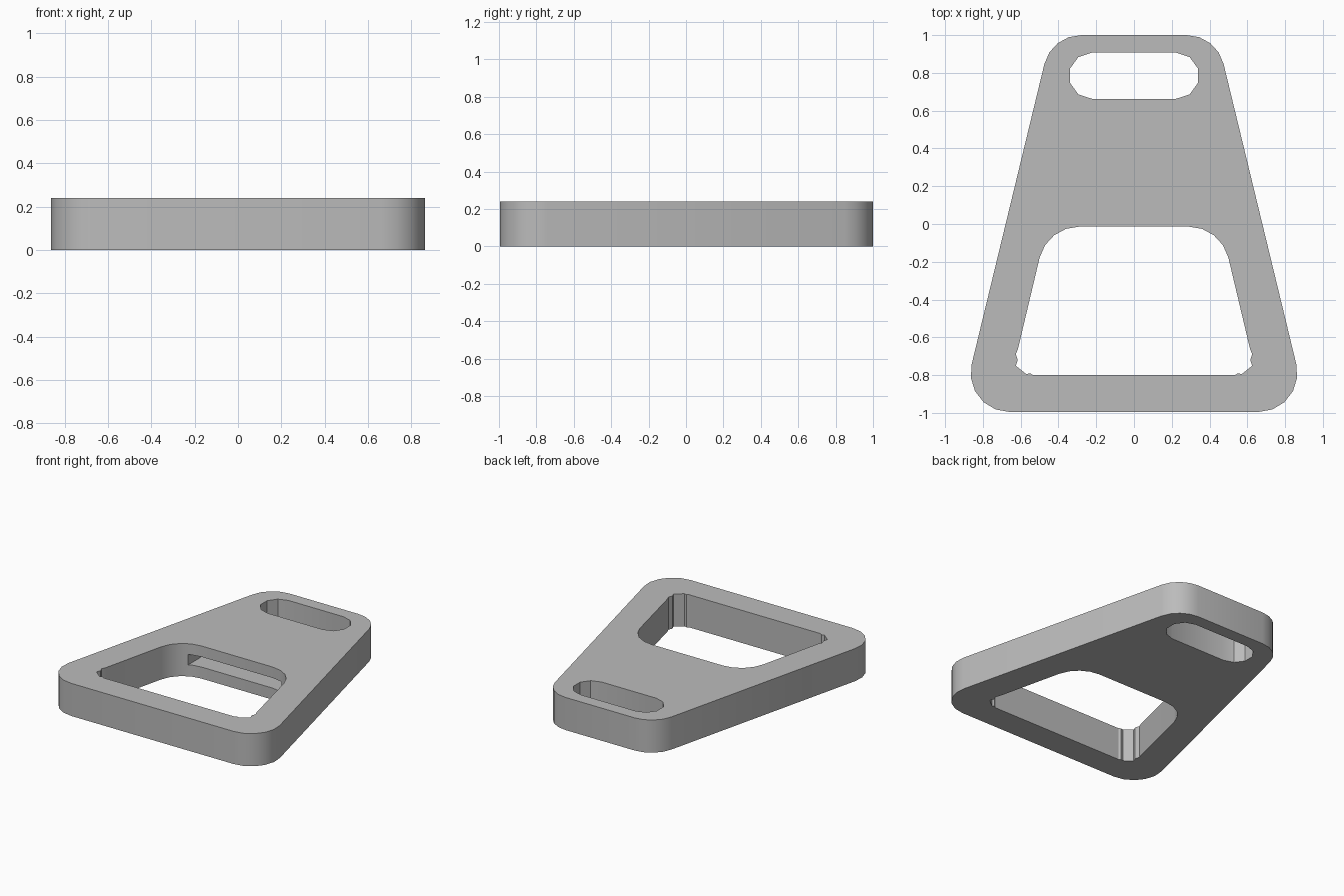
import bpy, bmesh, math

HEIGHT = 0.24

cube = bpy.data.objects.get("Cube")
if cube:
    bpy.data.objects.remove(cube, do_unlink=True)

grey = bpy.data.materials.new("mid_grey")
grey.use_nodes = True
colour = (0.5, 0.5, 0.5, 1)
grey.diffuse_color = colour
grey.node_tree.nodes["Principled BSDF"].inputs["Base Color"].default_value = colour


def prism(name, half, z0, z1):
    """Extrude a left-hand half outline, mirrored across x = 0."""
    outline = half + [(-x, y) for x, y in reversed(half)]
    bm = bmesh.new()
    face = bm.faces.new([bm.verts.new((x, y, z0)) for x, y in outline])
    grown = bmesh.ops.extrude_face_region(bm, geom=[face])["geom"]
    verts = [v for v in grown if isinstance(v, bmesh.types.BMVert)]
    bmesh.ops.translate(bm, verts=verts, vec=(0, 0, z1 - z0))
    bmesh.ops.recalc_face_normals(bm, faces=bm.faces)
    mesh = bpy.data.meshes.new(name)
    bm.to_mesh(mesh)
    bm.free()
    mesh.materials.append(grey)
    obj = bpy.data.objects.new(name, mesh)
    bpy.context.collection.objects.link(obj)
    return obj


def arc(cx, cy, r, start, end, steps):
    angles = [math.radians(start + (end - start) * i / steps) for i in range(steps + 1)]
    return [(cx + r * math.cos(a), cy + r * math.sin(a)) for a in angles]


# Tapered plate with rounded corners
body = prism("opener_body",
             arc(-0.28, 0.8, 0.2, 90, 166, 4) + arc(-0.66, -0.79, 0.205, 166, 270, 5),
             0, HEIGHT)

# Large opening, with small relief notches in its lower corners
opening = prism("opening_cutter",
                arc(-0.29, -0.23, 0.216, 90, 166, 4)
                + [(-0.614, -0.66), (-0.626, -0.69), (-0.615, -0.72), (-0.626, -0.75),
                   (-0.57, -0.795), (-0.55, -0.79), (-0.535, -0.8)],
                -0.1, HEIGHT + 0.1)

# Finger slot near the narrow end
finger_slot = prism("finger_slot_cutter", arc(-0.223, 0.785, 0.122, 90, 270, 5),
                    -0.1, HEIGHT + 0.1)

# Flat pocket reaching from the opening into the plate
pocket = prism("pocket_cutter", arc(0, 0.14, 0.38, 90, 180, 12) + [(-0.38, -0.25)],
               0.085, 0.16)

cutters = [opening, finger_slot, pocket]
for cutter in cutters:
    cutter.hide_render = True
    cut = body.modifiers.new(cutter.name, "BOOLEAN")
    cut.operation = "DIFFERENCE"
    cut.solver = "EXACT"
    cut.object = cutter

# Bake the cuts and drop the cutters
bpy.context.view_layer.update()
graph = bpy.context.evaluated_depsgraph_get()
baked = bpy.data.meshes.new_from_object(body.evaluated_get(graph))
body.modifiers.clear()
body.data = baked
for cutter in cutters:
    bpy.data.objects.remove(cutter, do_unlink=True)

bpy.ops.object.select_all(action="DESELECT")
body.select_set(True)
bpy.context.view_layer.objects.active = body
bpy.ops.object.shade_smooth_by_angle(angle=math.radians(30))
